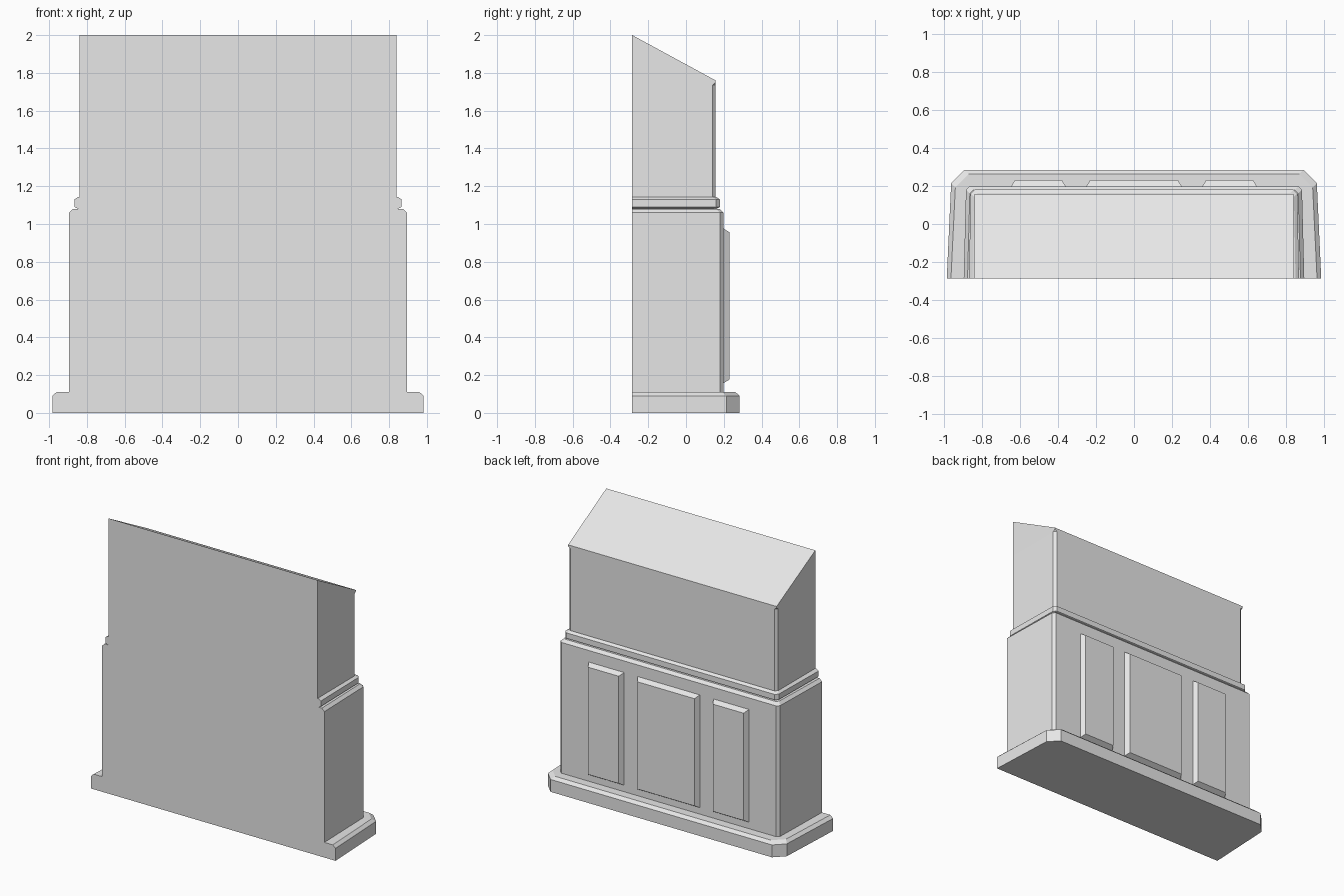
import bpy
import bmesh

cube = bpy.data.objects.get("Cube")
if cube:
    bpy.data.objects.remove(cube, do_unlink=True)

FRONT_Y = -0.285

stone = bpy.data.materials.new("light grey")
stone.use_nodes = True
GREY = (0.8, 0.8, 0.8, 1.0)
stone.diffuse_color = GREY
stone.node_tree.nodes["Principled BSDF"].inputs["Base Color"].default_value = GREY


def outline(front_half, back_half, back_y, chamfer):
    """Plan with a flat front, slightly tapered sides and chamfered back corners."""
    right = [(front_half, FRONT_Y), (back_half, back_y - chamfer),
             (back_half - chamfer, back_y)]
    return right + [(-x, y) for x, y in reversed(right)]


def loft(name, rings):
    """Skin a stack of matching rings and cap both ends."""
    bm = bmesh.new()
    loops = [[bm.verts.new(p) for p in ring] for ring in rings]
    for low, high in zip(loops, loops[1:]):
        n = len(low)
        for i in range(n):
            j = (i + 1) % n
            bm.faces.new((low[i], low[j], high[j], high[i]))
    bm.faces.new(list(reversed(loops[0])))
    bm.faces.new(loops[-1])
    bmesh.ops.remove_doubles(bm, verts=bm.verts, dist=0.0001)
    bmesh.ops.recalc_face_normals(bm, faces=bm.faces)
    mesh = bpy.data.meshes.new(name)
    bm.to_mesh(mesh)
    bm.free()
    mesh.materials.append(stone)
    obj = bpy.data.objects.new(name, mesh)
    bpy.context.collection.objects.link(obj)
    return obj


def stepped(name, front_half, back_half, back_y, chamfer, levels):
    """Moulded block: levels are (height, inset) pairs."""
    loft(name, [[(x, y, z) for x, y in
                 outline(front_half - d, back_half - d, back_y - d, chamfer)]
                for z, d in levels])


# Plinth, lower case and waist moulding
stepped("plinth", 0.983, 0.96, 0.284, 0.07,
        [(0, 0), (0.09, 0), (0.11, 0.022)])
stepped("lower_case", 0.894, 0.882, 0.198, 0.018,
        [(0.11, 0), (1.06, 0), (1.08, 0.02)])
stepped("waist_moulding", 0.866, 0.858, 0.18, 0.02,
        [(1.08, 0.02), (1.09, 0), (1.13, 0), (1.142, 0.018)])

# Upper case with stopped corner chamfers and a top sloping down to the back
UPPER_BACK = 0.157


def slope_z(y):
    return 2.0 - 0.24 * (y - FRONT_Y) / (UPPER_BACK - FRONT_Y)


chamfered = outline(0.84, 0.838, UPPER_BACK, 0.018)
square = outline(0.84, 0.838, UPPER_BACK, 0)
loft("upper_case", [
    [(x, y, 1.142) for x, y in chamfered],
    [(x, y, 1.735) for x, y in chamfered],
    [(x, y, 1.75) for x, y in square],
    [(x, y, slope_z(y)) for x, y in square]])

# Raised bevelled panels on the back
for name, cx, half in (("right_panel", -0.502, 0.143),
                       ("middle_panel", 0, 0.25),
                       ("left_panel", 0.502, 0.143)):
    rings = []
    for y, d in ((0.19, 0), (0.198, 0), (0.231, 0.02)):
        x0, x1 = cx - half + d, cx + half - d
        z0, z1 = 0.157 + d, 0.976 - d
        rings.append([(x0, y, z0), (x1, y, z0), (x1, y, z1), (x0, y, z1)])
    loft(name, rings)
